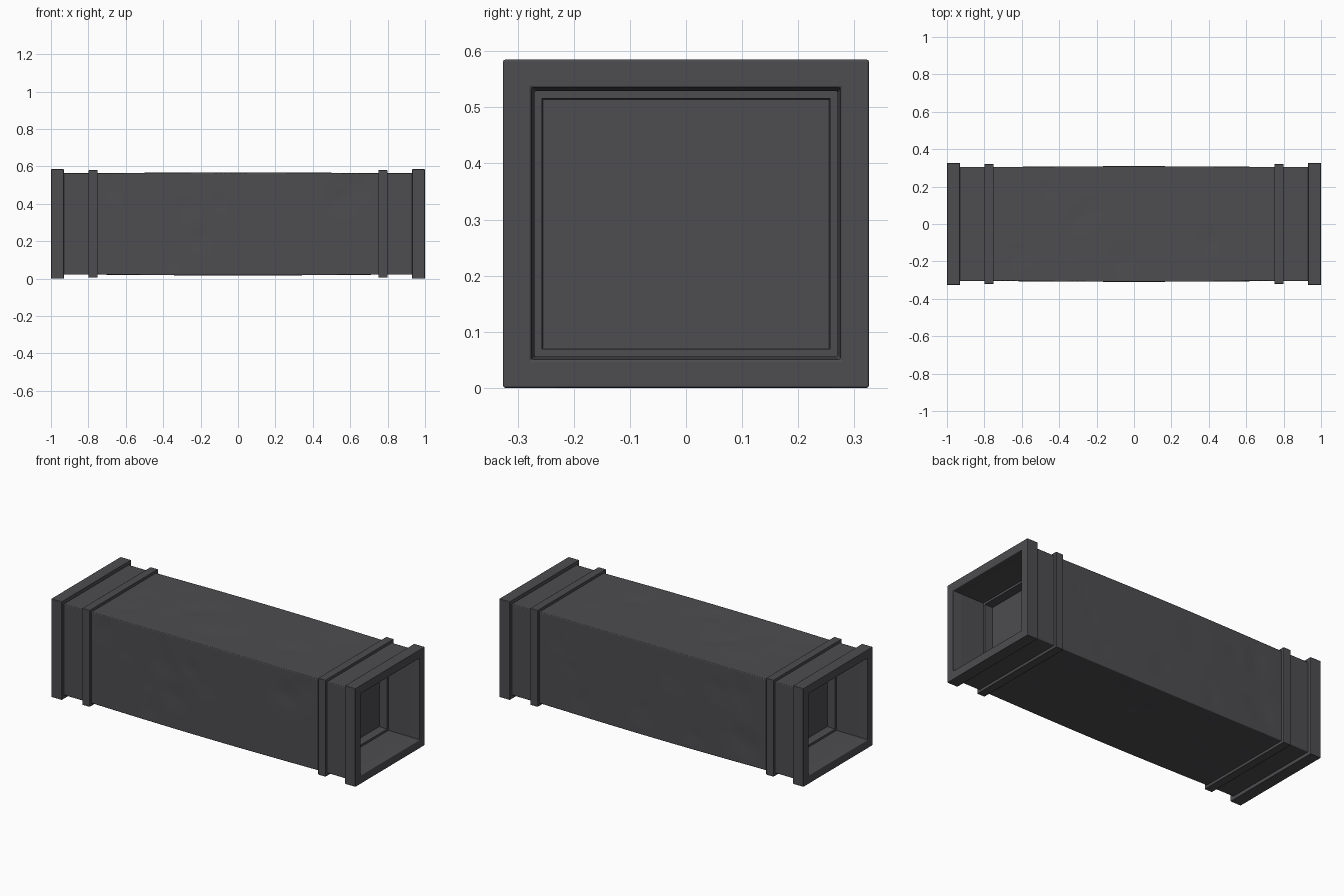
import bpy, bmesh, math, random
from mathutils import Vector

if "Cube" in bpy.data.objects:
    bpy.data.objects.remove(bpy.data.objects["Cube"])

random.seed(4)
HALF_Y, HALF_Z, MID_Z = 0.326, 0.2925, 0.2925   # outer flange section

metal = bpy.data.materials.new("dark grey metal")
metal.diffuse_color = (0.075, 0.073, 0.080, 1)
metal.use_nodes = True
metal.node_tree.nodes["Principled BSDF"].inputs["Base Color"].default_value = metal.diffuse_color


def ring(x, inset, n):
    """Rectangular section at x, inset from the flange outline, n segments per side."""
    y, z = HALF_Y - inset, HALF_Z - inset
    corners = [Vector((x, y, MID_Z - z)), Vector((x, y, MID_Z + z)),
               Vector((x, -y, MID_Z + z)), Vector((x, -y, MID_Z - z))]
    return [corners[s].lerp(corners[(s + 1) % 4], i / n) for s in range(4) for i in range(n)]


def loft(name, stations, n=1, closed=False, cap=False, mirror=True, bevel=0.004, dents=()):
    """Join rectangular sections (x, inset) into a tube."""
    bm = bmesh.new()
    rows = [[bm.verts.new(p) for p in ring(x, d, n)] for x, d in stations]
    pairs = list(zip(rows, rows[1:])) + ([(rows[-1], rows[0])] if closed else [])
    for a, b in pairs:
        for i in range(len(a)):
            j = (i + 1) % len(a)
            bm.faces.new((a[i], a[j], b[j], b[i]))
    if cap:
        bm.faces.new(rows[-1])
    # shallow dents pushed towards the tube axis
    for centre, direction, radius, depth in dents:
        for v in bm.verts:
            r = (v.co - centre).length / radius
            if r < 2.5:
                v.co += direction * depth * math.exp(-r * r)
    mesh = bpy.data.meshes.new(name)
    bm.to_mesh(mesh)
    bm.free()
    mesh.materials.append(metal)
    obj = bpy.data.objects.new(name, mesh)
    bpy.context.collection.objects.link(obj)
    bpy.ops.object.select_all(action='DESELECT')
    obj.select_set(True)
    bpy.context.view_layer.objects.active = obj
    bpy.ops.object.shade_smooth_by_angle(angle=math.radians(35))
    if bevel:
        m = obj.modifiers.new("bevel", 'BEVEL')
        m.width, m.segments, m.limit_method = bevel, 2, 'ANGLE'
        m.angle_limit = math.radians(40)
        m.harden_normals = True
    if mirror:
        obj.modifiers.new("mirror", 'MIRROR')
    return obj


# worn dents scattered over the four duct walls
dents = []
for k in range(48):
    x = random.uniform(-0.7, 0.7)
    y, z = random.uniform(-0.24, 0.24), random.uniform(0.08, 0.5)
    side = k % 4
    spot = [(x, -0.306, z), (x, 0.306, z), (x, y, 0.565), (x, y, 0.02)][side]
    push = [(0, 1, 0), (0, -1, 0), (0, 0, -1), (0, 0, 1)][side]
    dents.append((Vector(spot), Vector(push), random.uniform(0.03, 0.07), random.uniform(0.001, 0.004)))

# main duct, very slightly swollen at the middle
N = 72
body = [(-0.95 + 1.9 * i / N, 0.021 - 0.004 * max(0, math.cos(math.pi * (-0.95 + 1.9 * i / N) / 1.5)))
        for i in range(N + 1)]
loft("duct_body", body, n=20, mirror=False, bevel=0.005, dents=dents)

# end flanges
loft("end_flange", [(0.93, 0.03), (0.93, 0), (1.0, 0), (1.0, 0.05), (0.93, 0.056)], closed=True)

# raised bands near the ends
loft("reinforcing_band", [(0.75, 0.03), (0.75, 0.005), (0.80, 0.005), (0.80, 0.03)], closed=True)

# recessed opening: inner walls, lip and closing panel
loft("inner_recess", [(0.95, 0.056), (0.80, 0.056), (0.80, 0.069), (0.75, 0.071)], cap=True, bevel=0)
